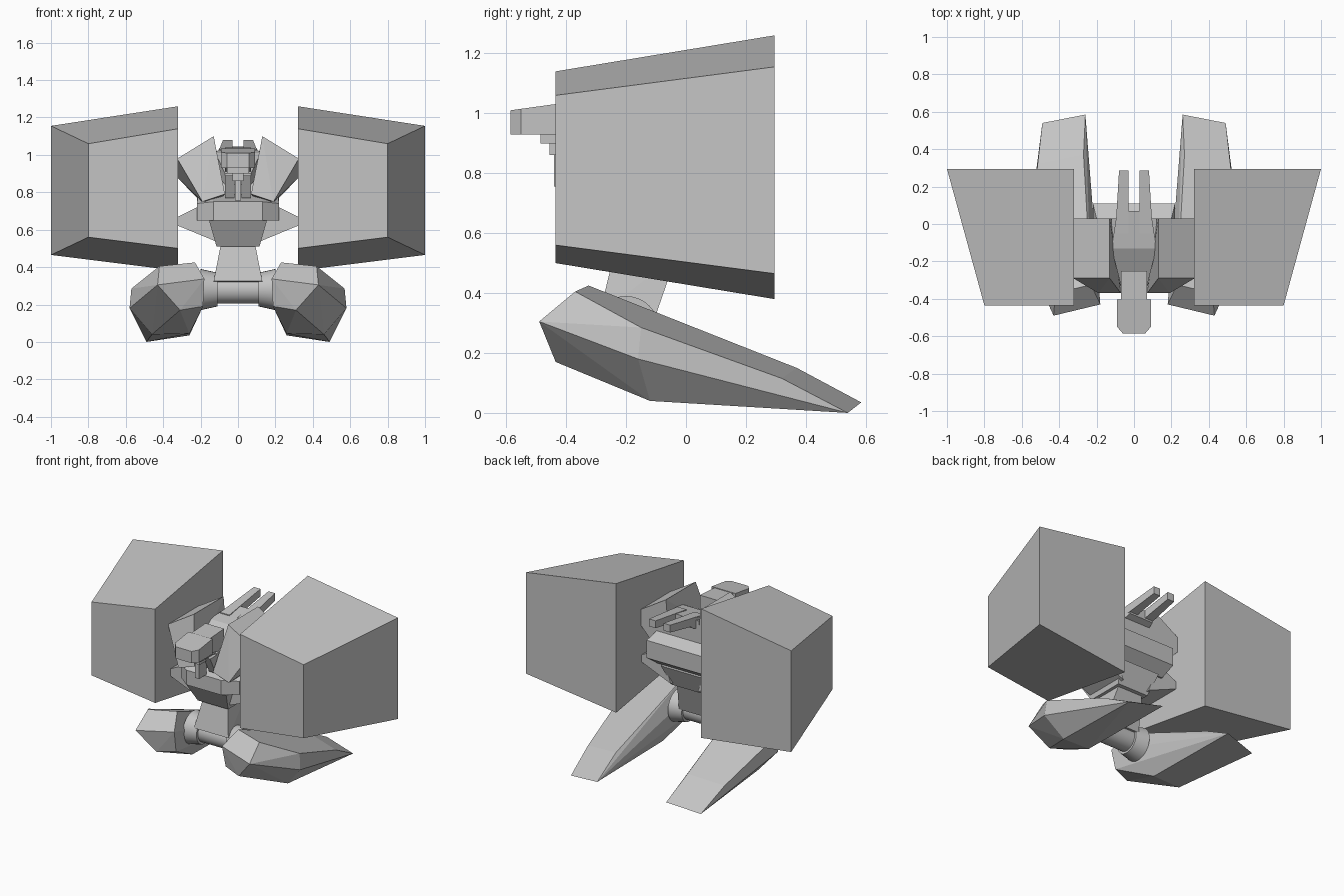
import bpy
import bmesh
from math import pi
from mathutils import Matrix, Vector

default_cube = bpy.data.objects.get("Cube")
if default_cube:
    bpy.data.objects.remove(default_cube, do_unlink=True)


def make_material(name, value):
    material = bpy.data.materials.new(name)
    material.use_nodes = True
    colour = (value, value, value, 1)
    material.diffuse_color = colour
    material.node_tree.nodes["Principled BSDF"].inputs["Base Color"].default_value = colour
    return material


grey = make_material("plain grey", .55)


def finish(name, bm, mirrored=False):
    """Turn a bmesh into a named object, mirrored across x if it is a side part."""
    bmesh.ops.recalc_face_normals(bm, faces=bm.faces)
    mesh = bpy.data.meshes.new(name)
    bm.to_mesh(mesh)
    bm.free()
    mesh.materials.append(grey)
    part = bpy.data.objects.new(name, mesh)
    bpy.context.collection.objects.link(part)
    if mirrored:
        part.modifiers.new("mirror to the right", "MIRROR")
    return part


def hull(name, points, mirrored=False):
    """Faceted convex solid around a few corner points."""
    bm = bmesh.new()
    for point in points:
        bm.verts.new(point)
    result = bmesh.ops.convex_hull(bm, input=bm.verts)
    loose = [v for v in result["geom_interior"] if isinstance(v, bmesh.types.BMVert)]
    bmesh.ops.delete(bm, geom=loose, context="VERTS")
    bmesh.ops.dissolve_limit(bm, angle_limit=.03, verts=bm.verts, edges=bm.edges)
    return finish(name, bm, mirrored)


def side_hull(name, points):
    return hull(name, points, mirrored=True)


def central_hull(name, half_points):
    """Symmetric solid: every corner is given on the left only."""
    return hull(name, [(side * x, y, z) for x, y, z in half_points for side in (-1, 1)])


def box(name, xs, ys, zs, mirrored=False):
    return hull(name, [(x, y, z) for x in xs for y in ys for z in zs], mirrored)


def cone_along_x(name, start, end, radius_start, radius_end, mirrored):
    """Round joint lying along x on the hip axis."""
    bm = bmesh.new()
    place = Matrix.Translation(Vector(((start + end) / 2, -.2, .28)))
    bmesh.ops.create_cone(bm, cap_ends=True, segments=32, radius1=radius_start,
                          radius2=radius_end, depth=end - start,
                          matrix=place @ Matrix.Rotation(pi / 2, 4, "Y"))
    part = finish(name, bm, mirrored)
    bpy.ops.object.select_all(action="DESELECT")
    part.select_set(True)
    bpy.context.view_layer.objects.active = part
    bpy.ops.object.shade_smooth_by_angle()
    return part


# Large tapered pods on both sides
pod_front, pod_back, pod_inner = -.435, .295, .32
side_hull("side_pod", [
    (pod_inner, pod_front, 1.14), (pod_inner, pod_front, .5),
    (.8, pod_front, 1.06), (.8, pod_front, .56),
    (pod_inner, pod_back, 1.26), (pod_inner, pod_back, .38),
    (1, pod_back, 1.155), (1, pod_back, .465)])

# Faceted legs that taper into long heels
side_hull("leg", [
    (.43, -.49, .305), (.18, -.43, .337), (.31, -.435, .17), (.187, -.4, .19),
    (.42, -.37, .405), (.23, -.325, .425),
    (.57, -.15, .285), (.58, -.16, .18), (.46, -.12, .04), (.26, -.12, .045),
    (.515, .32, .115), (.27, .37, .15),
    (.49, .54, 0), (.26, .585, .035)])

# Hip axle with flared collars
cone_along_x("hip_axle", -.2, .2, .07, .07, False)
cone_along_x("pelvis_barrel", -.12, .12, .075, .075, False)
cone_along_x("hip_collar", .11, .2, .09, .11, True)

# Waist leaning forward as it goes down
central_hull("waist", [
    (.09, -.24, .53), (.09, -.03, .53), (.13, -.29, .325), (.13, -.11, .3)])

# Belly and chest
central_hull("belly", [
    (.155, -.35, .65), (.155, .05, .65), (.115, -.27, .51), (.115, -.01, .51)])
central_hull("chest", [
    (.22, -.3, .65), (.22, -.3, .74), (.13, -.37, .65), (.13, -.37, .75),
    (.22, .11, .71), (.22, .11, .83), (.2, .03, .65), (.2, .03, .87)])
central_hull("upper_back", [
    (.13, -.27, .74), (.13, .03, .74), (.12, -.13, .99), (.12, .03, 1.02)])

# Struts running from the chest to the pods
side_hull("lower_strut", [
    (x, y, z) for y in (-.27, .02)
    for x, z in ((.1, .53), (.18, .74), (.33, .665), (.33, .625))])

# Angular shoulders beside the head
side_hull("shoulder", [
    (.13, -.29, 1.1), (.325, -.29, .98), (.19, -.37, .75), (.07, -.37, .79),
    (.13, .03, 1.1), (.325, .03, .98), (.325, .03, .88), (.2, .03, .75), (.1, .03, .75)])

# Sloping hatch behind the head, ending in two prongs
central_hull("hatch", [
    (.07, -.33, .9), (.07, -.33, .84), (.12, -.13, 1.01), (.12, -.13, .9),
    (.09, .07, 1.045), (.09, .07, .98)])
side_hull("back_prong", [
    (x, y, z) for y, low, high, outer in ((-.05, .97, 1.03, .1), (.285, 1.03, 1.08, .08))
    for x in (.03, outer) for z in (low, high)])

# Neck and blunt head with clipped front corners
central_hull("neck", [
    (.07, -.25, .9), (.07, -.25, 1.04), (.07, -.42, .93), (.07, -.42, 1.03)])
central_hull("head", [
    (x, y, z) for x, y, top in ((.09, -.405, 1.035), (.09, -.55, 1.015), (.06, -.585, 1.01))
    for z in (.93, top)])

# Stepped chin and the thin rods below it
box("chin", (-.06, .06), (-.485, -.3), (.9, .94))
box("chin_step", (-.03, .03), (-.455, -.33), (.86, .91))
box("throat_rod", (-.015, .015), (-.44, -.36), (.755, .87))
side_hull("throat_panel", [
    (x, y, z) for x in (.02, .07) for y, z in ((-.4, .89), (-.34, .77), (-.3, .89), (-.3, .77))])
